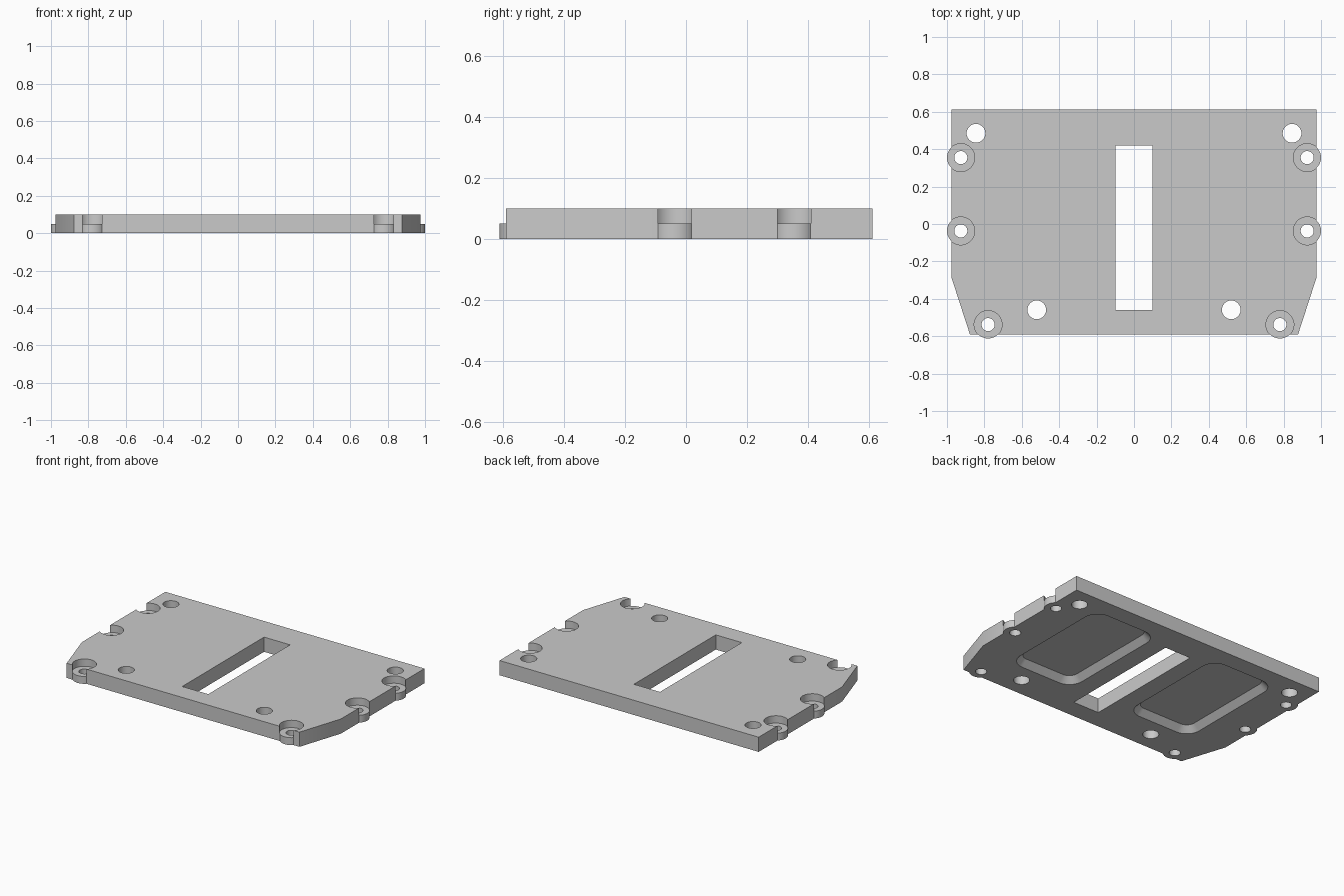
import bpy
import bmesh
from math import cos, sin, pi

cube = bpy.data.objects.get("Cube")
if cube:
    bpy.data.objects.remove(cube, do_unlink=True)

THICK = 0.1
LUG_R = 0.074
POCKET_DEPTH = 0.04
LUGS = [(0.926, 0.355), (0.926, -0.037), (0.78, -0.538)]
HOLES = [(0.845, 0.485), (0.52, -0.459)]

grey = bpy.data.materials.new("plain grey")
grey.use_nodes = True
colour = (0.59, 0.59, 0.59, 1)
grey.diffuse_color = colour
grey.node_tree.nodes["Principled BSDF"].inputs["Base Color"].default_value = colour


def circle(x, y, r, steps=64):
    return [(x + r * cos(2 * pi * i / steps), y + r * sin(2 * pi * i / steps))
            for i in range(steps)]


def pocket_outline(inset, steps=12):
    """Rounded rectangle of the pocket rim, moved inwards by inset."""
    r = 0.1 - inset
    x0, x1, y0, y1 = 0.325, 0.62, -0.233, 0.39
    pts = []
    for k, (cx, cy) in enumerate([(x1, y1), (x0, y1), (x0, y0), (x1, y0)]):
        for i in range(steps + 1):
            a = (k + i / steps) * pi / 2
            pts.append((cx + r * cos(a), cy + r * sin(a)))
    return pts


def mirrored(outlines):
    return outlines + [[(-x, y) for x, y in o] for o in outlines]


def prisms(name, lower, z0, z1, upper=None):
    """One object holding a prism for each outline, tapered if upper is given."""
    bm = bmesh.new()
    for low, high in zip(lower, upper or lower):
        a = [bm.verts.new((x, y, z0)) for x, y in low]
        b = [bm.verts.new((x, y, z1)) for x, y in high]
        bm.faces.new(a)
        bm.faces.new(b)
        for i in range(len(a)):
            bm.faces.new((a[i - 1], a[i], b[i], b[i - 1]))
    bmesh.ops.recalc_face_normals(bm, faces=bm.faces)
    mesh = bpy.data.meshes.new(name)
    bm.to_mesh(mesh)
    bm.free()
    mesh.materials.append(grey)
    obj = bpy.data.objects.new(name, mesh)
    bpy.context.collection.objects.link(obj)
    return obj


def combine(target, tool, operation):
    mod = target.modifiers.new(tool.name, "BOOLEAN")
    mod.object = tool
    mod.operation = operation
    mod.solver = "EXACT"
    bpy.context.view_layer.objects.active = target
    bpy.ops.object.modifier_apply(modifier=mod.name)
    bpy.data.objects.remove(tool, do_unlink=True)


# Plate with angled front corners
half = [(0.877, -0.591), (0.976, -0.286), (0.976, 0.612)]
outline = half + [(-x, y) for x, y in reversed(half)]
plate = prisms("base_plate", [outline], 0, THICK)

# Round screw lugs, counterbored down to half height
lugs = mirrored([circle(x, y, LUG_R) for x, y in LUGS])
combine(plate, prisms("screw_lugs", lugs, 0, 0.08), "UNION")
bores = mirrored([circle(x, y, LUG_R + 0.0005) for x, y in LUGS])
combine(plate, prisms("counterbores", bores, THICK / 2, 0.2), "DIFFERENCE")

# Through holes and central slot
through = mirrored([circle(x, y, 0.035) for x, y in LUGS]
                   + [circle(x, y, 0.05) for x, y in HOLES])
through.append([(-0.098, -0.46), (0.098, -0.46), (0.098, 0.42), (-0.098, 0.42)])
combine(plate, prisms("through_cuts", through, -0.1, 0.2), "DIFFERENCE")

# Rounded underside pockets with sloping walls
rim = mirrored([pocket_outline(-0.02)])
floor = mirrored([pocket_outline(POCKET_DEPTH)])
combine(plate, prisms("underside_pockets", rim, -0.02, POCKET_DEPTH, floor), "DIFFERENCE")

bpy.ops.object.select_all(action="DESELECT")
plate.select_set(True)
bpy.context.view_layer.objects.active = plate
bpy.ops.object.shade_smooth_by_angle()
